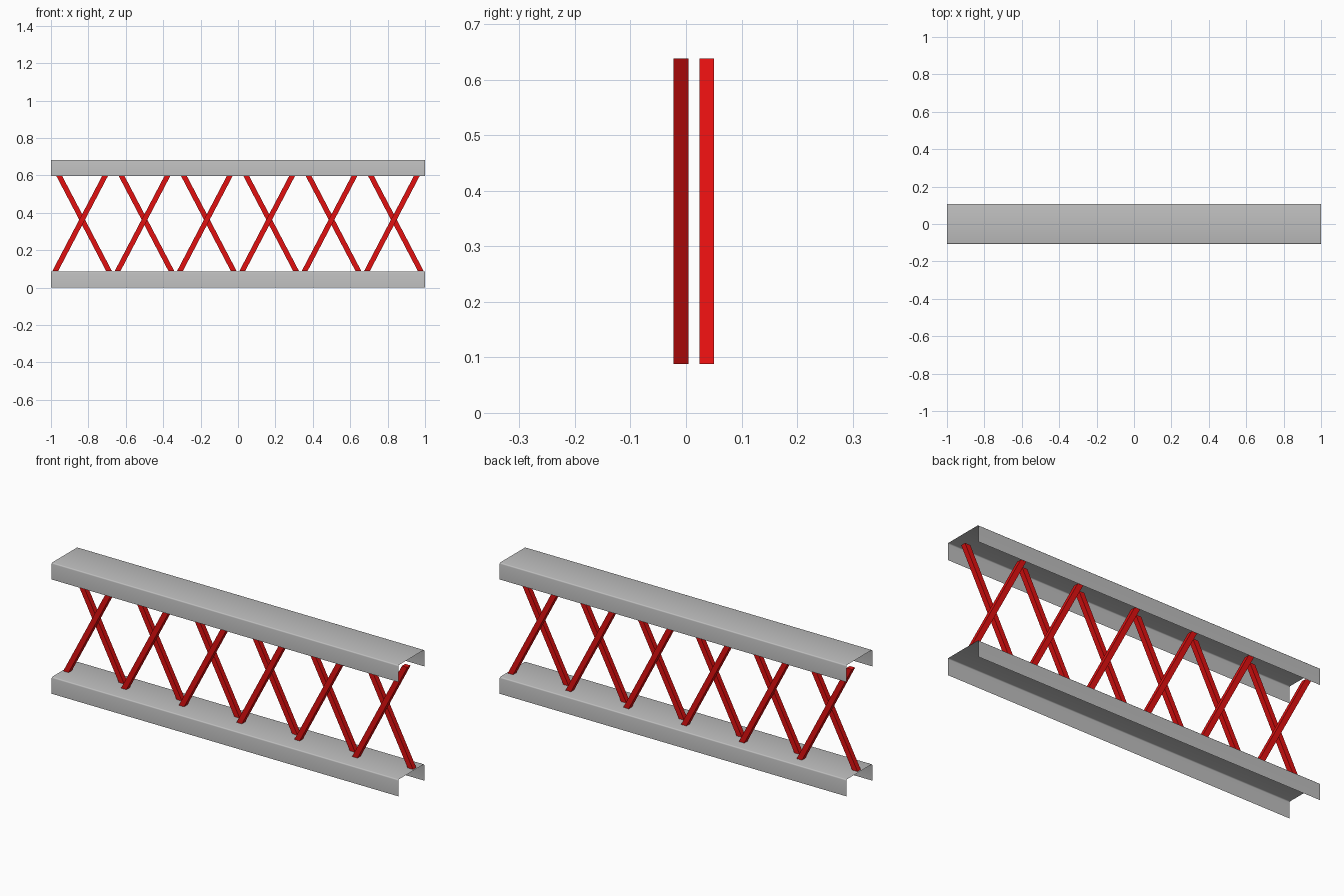
import bpy
import bmesh
import math

cube = bpy.data.objects.get("Cube")
if cube:
    bpy.data.objects.remove(cube, do_unlink=True)


def make_material(name, color):
    mat = bpy.data.materials.new(name)
    mat.use_nodes = True
    mat.diffuse_color = color
    mat.node_tree.nodes["Principled BSDF"].inputs["Base Color"].default_value = color
    return mat


steel = make_material("grey steel", (0.52, 0.52, 0.52, 1))
red = make_material("red paint", (0.75, 0.005, 0.005, 1))

HALF_LENGTH, HALF_WIDTH, FLANGE = 1.0, 0.107, 0.087
RADIUS, STEPS = 0.006, 3
BAR_BOTTOM, BAR_TOP = 0.088, 0.638
BAR_LEAN, BAR_HALF, BAR_DEPTH = 0.144, 0.0155, 0.0265
BAYS = 6


def make_object(name, bm, mat):
    mesh = bpy.data.meshes.new(name)
    bm.to_mesh(mesh)
    bm.free()
    mesh.materials.append(mat)
    obj = bpy.data.objects.new(name, mesh)
    bpy.context.collection.objects.link(obj)
    return obj


def make_channel(name, top):
    """Thin sheet channel, open below, with small rounded folds."""
    right = [(HALF_WIDTH, top - FLANGE)]
    for i in range(STEPS + 1):
        a = math.pi / 2 * i / STEPS
        right.append((HALF_WIDTH - RADIUS + RADIUS * math.cos(a),
                      top - RADIUS + RADIUS * math.sin(a)))
    profile = right + [(-y, z) for y, z in reversed(right)]
    bm = bmesh.new()
    ends = [[bm.verts.new((x, y, z)) for y, z in profile]
            for x in (-HALF_LENGTH, HALF_LENGTH)]
    a, b = ends
    for i in range(len(profile) - 1):
        bm.faces.new((a[i], b[i], b[i + 1], a[i + 1]))
    obj = make_object(name, bm, steel)
    bpy.ops.object.select_all(action="DESELECT")
    obj.select_set(True)
    bpy.context.view_layer.objects.active = obj
    bpy.ops.object.shade_smooth_by_angle(angle=math.radians(40))


def make_bar(name, x, y, lean):
    """Square bar leaning along x, cut level at both ends."""
    bm = bmesh.new()
    bmesh.ops.create_cube(bm, size=2)
    middle = (BAR_TOP + BAR_BOTTOM) / 2
    for v in bm.verts:
        v.co = (x + v.co.x * BAR_HALF + v.co.z * lean,
                y + v.co.y * BAR_DEPTH / 2,
                middle + v.co.z * (BAR_TOP - BAR_BOTTOM) / 2)
    make_object(name, bm, red)


# Top and bottom rails
make_channel("bottom_channel", FLANGE)
make_channel("top_channel", 0.683)

# Crossed braces, one pair in each bay
for i in range(BAYS):
    x = (i + 0.5) * 2 * HALF_LENGTH / BAYS - HALF_LENGTH
    make_bar(f"front_brace_{i + 1}", x, -0.009, BAR_LEAN)
    make_bar(f"back_brace_{i + 1}", x, 0.0375, -BAR_LEAN)
